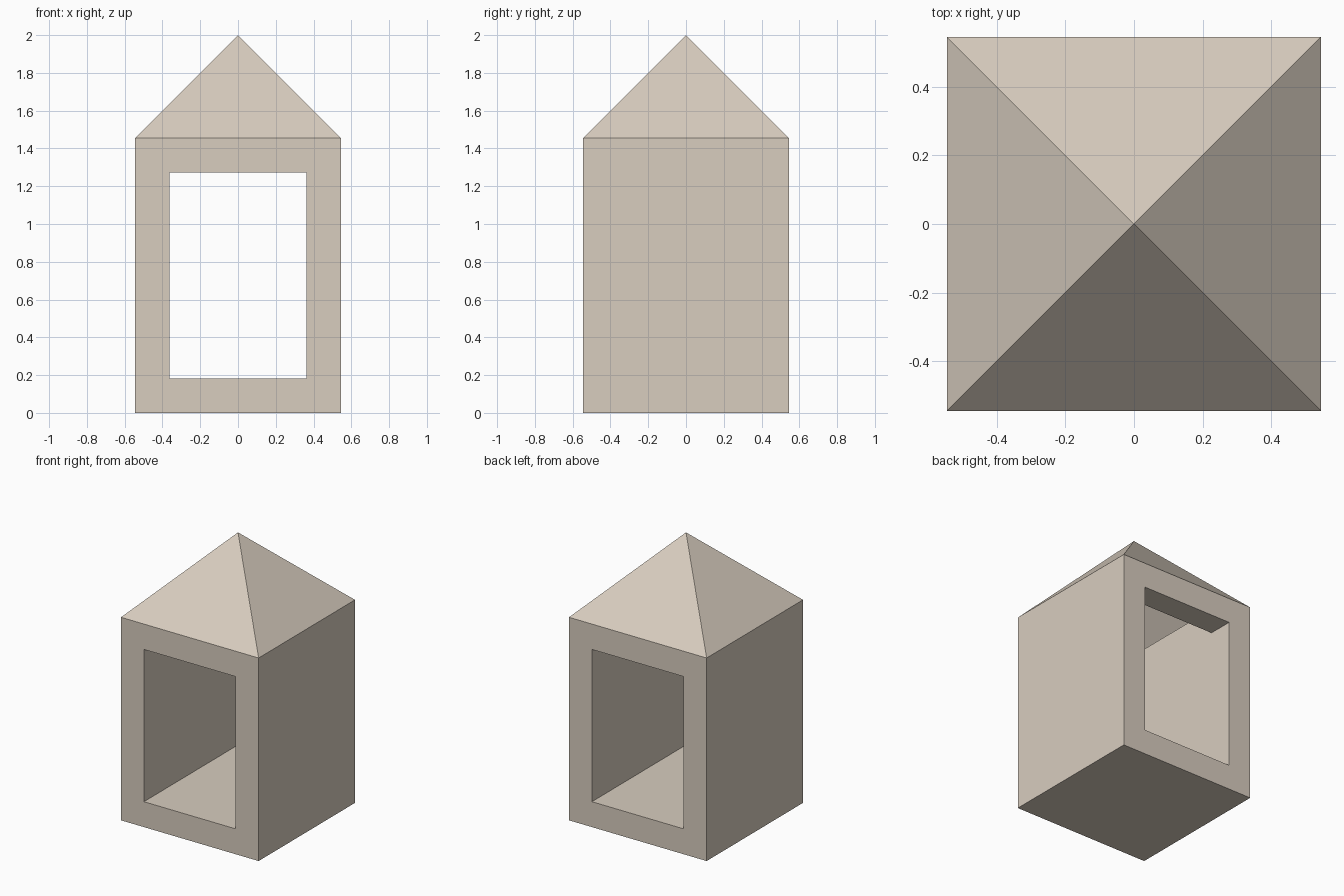
import bpy, bmesh

if "Cube" in bpy.data.objects:
    bpy.data.objects.remove(bpy.data.objects["Cube"])

U = 2 / 11  # grid unit: body is 6 x 6 x 8, roof is 3 high

stone = bpy.data.materials.new("pale_stone")
stone.diffuse_color = (0.686, 0.610, 0.521, 1)
stone.use_nodes = True
stone.node_tree.nodes["Principled BSDF"].inputs["Base Color"].default_value = stone.diffuse_color


def make(name, bm):
    bmesh.ops.scale(bm, vec=(U, U, U), verts=bm.verts)
    bmesh.ops.recalc_face_normals(bm, faces=bm.faces)
    mesh = bpy.data.meshes.new(name)
    bm.to_mesh(mesh)
    bm.free()
    mesh.materials.append(stone)
    obj = bpy.data.objects.new(name, mesh)
    bpy.context.collection.objects.link(obj)
    return obj


def prism(name, profile, half_width):
    """Extrude a (y, z) profile symmetrically along x."""
    bm = bmesh.new()
    face = bm.faces.new([bm.verts.new((-half_width, y, z)) for y, z in profile])
    ext = bmesh.ops.extrude_face_region(bm, geom=[face])
    moved = [v for v in ext["geom"] if isinstance(v, bmesh.types.BMVert)]
    bmesh.ops.translate(bm, vec=(2 * half_width, 0, 0), verts=moved)
    return make(name, bm)


# Body block
body = prism("body", [(-3, 0), (3, 0), (3, 8), (-3, 8)], 3)

# Through opening, with the room open upwards into the roof behind each lintel
cutter = prism("opening_cutter", [(-4, 1), (4, 1), (4, 7), (2, 7),
                                  (2, 9), (-2, 9), (-2, 7), (-4, 7)], 2)
cutter.hide_render = True
mod = body.modifiers.new("opening", 'BOOLEAN')
mod.operation = 'DIFFERENCE'
mod.solver = 'EXACT'
mod.object = cutter
bpy.context.view_layer.objects.active = body
body.select_set(True)
bpy.ops.object.modifier_apply(modifier=mod.name)
bpy.data.objects.remove(cutter)

# Hollow pyramid roof, open underneath
bm = bmesh.new()
base = [bm.verts.new((x, y, 8)) for x, y in [(-3, -3), (3, -3), (3, 3), (-3, 3)]]
tip = bm.verts.new((0, 0, 11))
for i in range(4):
    bm.faces.new((base[i], base[(i + 1) % 4], tip))
make("roof", bm)
